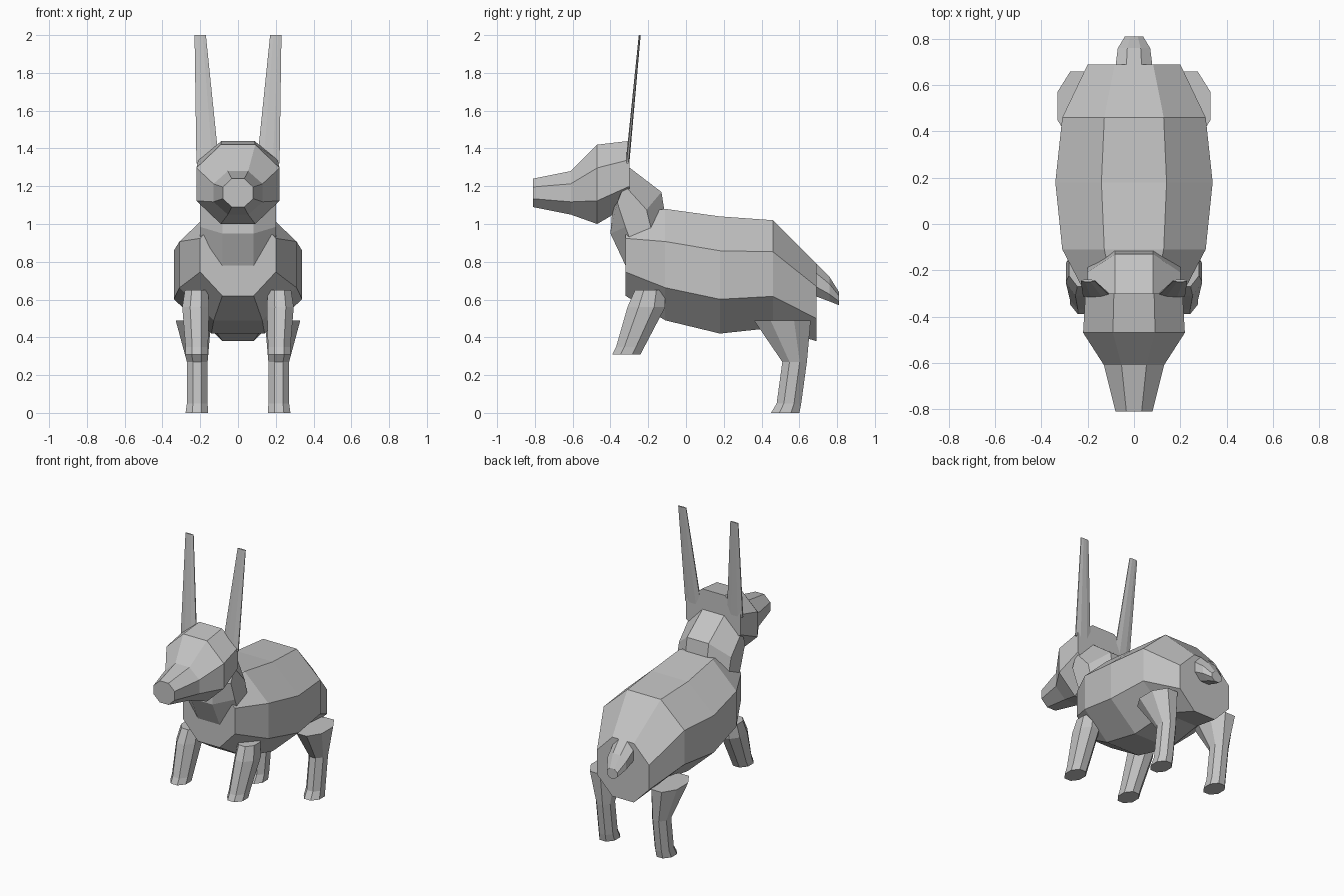
import bpy, bmesh
from math import sin, cos, pi
from mathutils import Vector

default = bpy.data.objects.get("Cube")
if default:
    bpy.data.objects.remove(default, do_unlink=True)

GREY = (.55, .55, .55, 1)
coat = bpy.data.materials.new("grey coat")
coat.use_nodes = True
coat.diffuse_color = GREY
coat.node_tree.nodes["Principled BSDF"].inputs["Base Color"].default_value = GREY


def section(half_width, start, end, centre=0, sag=0):
    """Octagon spanning two (y, z) points, with its sides optionally sagging."""
    start, end = Vector(start), Vector(end)
    ring = []
    for corner in range(8):
        angle = (corner + .5) * pi / 4
        across = cos(angle) / cos(pi / 8)
        along = sin(angle) / cos(pi / 8)
        y, z = start.lerp(end, (along + 1) / 2)
        ring.append(Vector((centre + across * half_width, y, z - sag * abs(across))))
    return ring


def loft(name, rings):
    """Skin a closed, flat-faced tube through the rings."""
    bm = bmesh.new()
    loops = [[bm.verts.new(point) for point in ring] for ring in rings]
    for lower, upper in zip(loops, loops[1:]):
        for i in range(len(lower)):
            bm.faces.new((lower[i - 1], lower[i], upper[i], upper[i - 1]))
    bm.faces.new(loops[0])
    bm.faces.new(loops[-1])
    bmesh.ops.recalc_face_normals(bm, faces=bm.faces)
    mesh = bpy.data.meshes.new(name)
    bm.to_mesh(mesh)
    bm.free()
    mesh.materials.append(coat)
    obj = bpy.data.objects.new(name, mesh)
    bpy.context.collection.objects.link(obj)


def loft_pair(name, rings):
    """Make a left part and its mirror image on the right."""
    loft("left_" + name, rings)
    mirrored = [[Vector((-p.x, p.y, p.z)) for p in ring] for ring in rings]
    loft("right_" + name, mirrored)


def trunk_part(name, stations):
    """Upright sections along y, each with half width, bottom and top."""
    rings = []
    for y, half_width, bottom, top in stations:
        rings.append(section(half_width, (y, bottom), (y, top)))
    loft(name, rings)


def leg(name, levels):
    """Level sections down a leg; width and stance follow the leg's depth."""
    rings = []
    for front, back, height in levels:
        depth = back - front
        half_width = .025 + depth * .23
        stance = .2 + depth * .12
        rings.append(section(half_width, (front, height), (back, height), stance))
    loft_pair(name, rings)


# Barrel of the body, chest to rump
trunk_part("body", [
    (-.32, .2, .62, 1.05),
    (-.11, .31, .49, 1.08),
    (.18, .34, .42, 1.04),
    (.46, .31, .45, 1.02),
    (.69, .2, .38, .79),
])

# Short drooping tail
trunk_part("tail", [
    (.68, .08, .62, .8),
    (.76, .07, .59, .72),
    (.81, .04, .57, .64),
])

# Skull and tapering muzzle
trunk_part("head", [
    (-.3, .21, 1.1, 1.44),
    (-.47, .22, 1, 1.42),
    (-.61, .13, 1.05, 1.28),
    (-.81, .08, 1.09, 1.24),
])

# Neck, throat point to nape point of each section
neck_bends = [
    ((-.32, .8), (-.1, 1)),
    ((-.4, .97), (-.13, 1.19)),
    ((-.39, 1.1), (-.3, 1.32)),
]
loft("neck", [section(.2, throat, nape, sag=.05) for throat, nape in neck_bends])

# Tall, thin ears leaning outward and back
ear_base = section(.06, (-.32, 1.32), (-.3, 1.32), centre=.16)
ear_tip = section(.03, (-.25, 2), (-.24, 2), centre=.2)
loft_pair("ear", [ear_base, ear_tip])

# Front legs, lifted clear of the ground
leg("front_leg", [
    (-.27, -.11, .65),
    (-.31, -.11, .56),
    (-.37, -.22, .35),
    (-.39, -.24, .31),
])

# Hind legs, standing on the ground
leg("hind_leg", [
    (.36, .66, .49),
    (.51, .64, .27),
    (.48, .61, .05),
    (.45, .6, 0),
])
